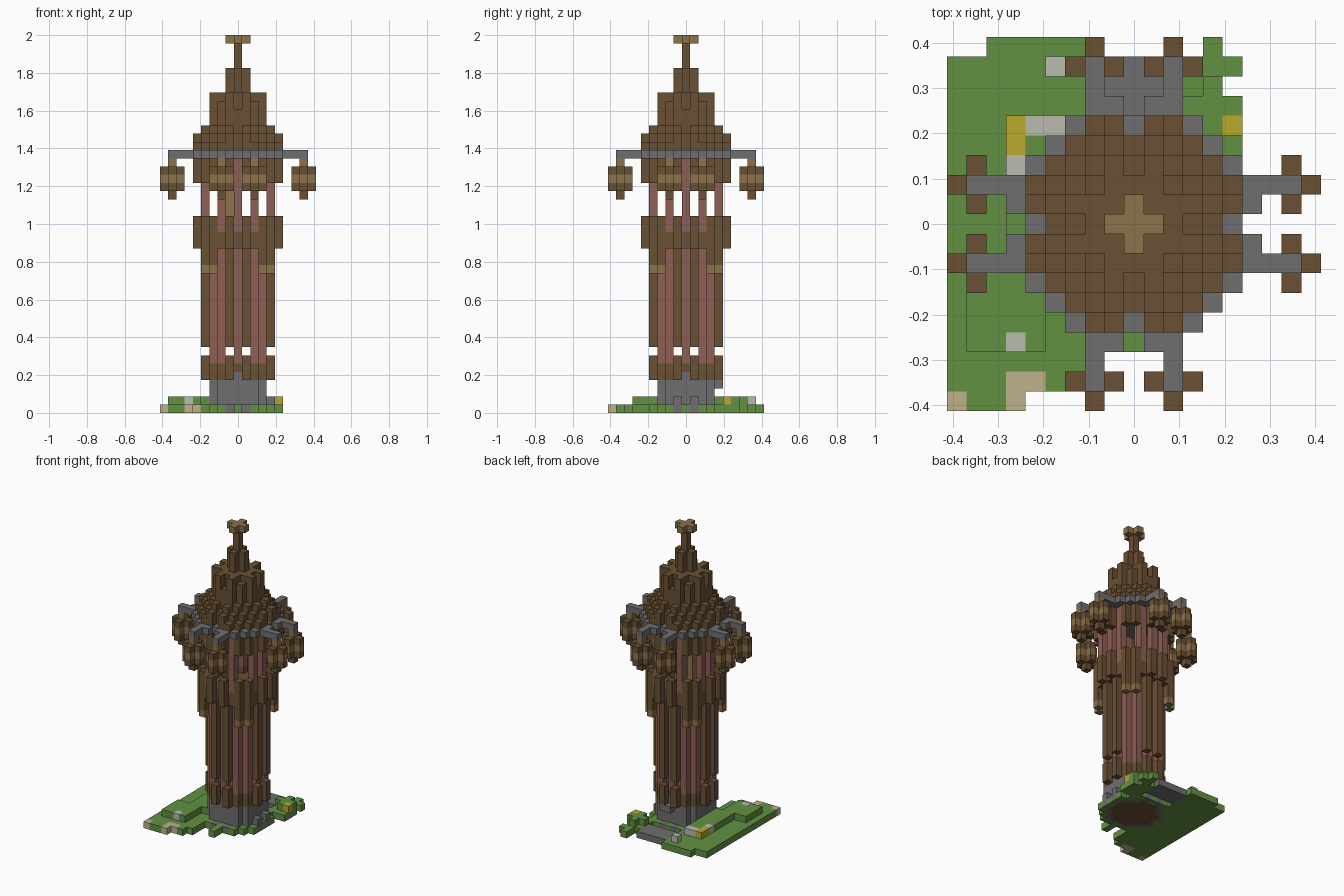
import bpy
import bmesh
from mathutils import Vector

if "Cube" in bpy.data.objects:
    bpy.data.objects.remove(bpy.data.objects["Cube"])

UNIT = 2 / 46  # edge of one block
HEX = {
    "timber brown": "6a5034", "pale wood": "8c724a", "red wood": "8e5e54",
    "stone grey": "706e70", "grass green": "629142", "pale stone": "babcb0",
    "sand": "beb28c", "flower yellow": "baa82c",
}
NAMES = list(HEX)
BROWN, WOOD, RED, STONE, GRASS, PALE, SAND, YELLOW = range(len(NAMES))


def linear(text):
    values = [int(text[n:n + 2], 16) / 255 for n in (0, 2, 4)]
    return [((v + 0.055) / 1.055) ** 2.4 if v > 0.04 else v / 12.92 for v in values] + [1]


materials = []
for name, text in HEX.items():
    mat = bpy.data.materials.new(name)
    mat.use_nodes = True
    mat.diffuse_color = linear(text)
    mat.node_tree.nodes["Principled BSDF"].inputs["Base Color"].default_value = linear(text)
    materials.append(mat)

blocks = {}  # block position -> (part name, colour)


def put(part, colour, cells, low, high):
    """Stack blocks from layer low to layer high on each (x, y) cell."""
    for x, y in cells:
        for z in range(low, high + 1):
            blocks[x, y, z] = (part, colour)


def box(x0, x1, y0, y1):
    return [(x, y) for x in range(x0, x1 + 1) for y in range(y0, y1 + 1)]


def around(*cells):
    """Repeat cells over all eight mirror images."""
    return {p for a, b in cells for s in (1, -1) for t in (1, -1)
            for p in ((a * s, b * t), (b * t, a * s))}


def disc(radius, total):
    """Octagon: limited along the axes and along the diagonals."""
    return [(x, y) for x, y in box(-radius, radius, -radius, radius)
            if abs(x) + abs(y) <= total]


# Ground slab
for area in ((-9, -3, -7, 8), (-7, -3, 9, 9), (-9, -4, -8, -8), (-8, -7, -9, -9),
             (-3, 4, 6, 7), (4, 4, 8, 9), (5, 5, 8, 8), (5, 5, 4, 6),
             (3, 4, 4, 5), (0, 0, -6, -4)):
    put("ground", GRASS, box(*area), 0, 0)
put("ground", GRASS, disc(4, 6), 0, 0)

# Raised turf
for area in ((-8, -5, -6, -3), (-6, -4, -2, 2), (-5, -4, 3, 5), (3, 5, 6, 6), (4, 4, 5, 7)):
    put("turf", GRASS, box(*area), 1, 1)

# Path, sand, pebbles and flowers
put("path", STONE, box(-2, 2, 6, 8), 0, 0)
put("sand_patch", SAND, [(-6, -8), (-5, -8), (-6, -9), (-9, -9)], 0, 0)
put("pebbles", PALE, [(-4, 8), (-5, 5), (-4, 5), (-6, 3), (-6, -6)], 1, 1)
put("flowers", YELLOW, [(-6, 5), (-6, 4), (5, 5)], 1, 1)

# Stone footing with earth beneath
put("footing", STONE, disc(3, 5), 0, 3)
put("footing", STONE, around((4, 1)), 0, 0)
put("footing", STONE, [(4, -1), (4, 1)], 0, 1)
put("footing", STONE, around((3, 0)), 4, 4)
put("footing", STONE, [(0, 4), (1, 4)], 3, 3)
put("earth", BROWN, disc(3, 4), 0, 0)

# Lower collar of planks
put("lower_collar", BROWN, around((4, 1)), 4, 6)
put("lower_collar", BROWN, around((3, 2)), 4, 5)
put("lower_collar", BROWN, around((3, 0)), 5, 5)
put("lower_floor", BROWN, disc(2, 4), 4, 4)

# Shaft: red wall posts, brown ribs and corner corbels
put("shaft_wall", RED, around((3, 0), (3, 2)), 6, 19)
put("shaft_ribs", BROWN, around((4, 1)), 8, 19)
put("corbels", WOOD, around((4, 3)), 17, 17)
put("corbel_planks", BROWN, around((4, 3)), 18, 19)

# Upper collar and floor of the lookout
put("lookout_floor", BROWN, disc(4, 6), 20, 20)
put("upper_collar", BROWN, around((5, 1), (4, 3)), 20, 23)
put("upper_collar", BROWN, around((4, 0), (4, 2)), 20, 21)

# Lookout posts, arches and inner beam
put("lookout_posts", RED, around((4, 0), (4, 2)), 22, 30)
put("lookout_arches", BROWN, around((5, 1), (4, 3)), 28, 30)
put("inner_beam", WOOD, [(-1, 0)], 21, 30)

# Stone eave and lantern arms
put("eave", STONE, disc(5, 8), 31, 31)
put("lantern_arms", STONE, around((6, 1), (6, 2), (7, 2), (8, 2)), 31, 31)

# Hanging lanterns
centres = around((8, 2))
for x, y in centres:
    plus = [(x, y), (x + 1, y), (x - 1, y), (x, y + 1), (x, y - 1)]
    put("lanterns", BROWN, plus, 27, 29)
    put("lanterns", WOOD, plus, 28, 28)
put("lantern_hooks", WOOD, centres, 30, 30)
put("lantern_tips", BROWN, centres, 26, 26)

# Shingled lower roof: every second edge block stands one higher
ring = [c for c in disc(5, 7) if c not in around((5, 0))]
put("lower_roof", BROWN, ring, 32, 32)
put("lower_roof", BROWN, disc(4, 6), 33, 33)
put("lower_roof", BROWN, [c for c in ring if sum(c) % 2 == 0], 33, 33)
put("lower_roof", BROWN, disc(3, 5), 34, 34)
put("lower_roof", BROWN, [c for c in disc(4, 6) if sum(c) % 2], 34, 34)

# Upper roof blocks
put("upper_roof", BROWN, disc(2, 4), 35, 37)
put("upper_roof", BROWN, around((3, 0)), 35, 36)
put("upper_roof", BROWN, around((3, 1)), 35, 38)
put("upper_roof", BROWN, disc(2, 3), 38, 38)

# Spire and finial
put("spire", BROWN, disc(1, 1), 39, 41)
put("spire", BROWN, [(0, 0)], 42, 44)
put("finial", WOOD, disc(1, 1), 45, 45)


# Turn the blocks of each part into one mesh, leaving out hidden faces
def build(part):
    mesh = bpy.data.meshes.new(part)
    bm = bmesh.new()
    corners = {}

    def corner(p):
        key = tuple(round(2 * v) for v in p)
        if key not in corners:
            corners[key] = bm.verts.new((p + Vector((0, 0, 0.5))) * UNIT)
        return corners[key]

    for cell, (owner, colour) in blocks.items():
        if owner != part:
            continue
        centre = Vector(cell)
        for axis in range(3):
            for sign in (1, -1):
                n = Vector([sign if a == axis else 0 for a in range(3)])
                if tuple(int(v) for v in centre + n) in blocks:
                    continue
                u = Vector([1 if a == (axis + 1) % 3 else 0 for a in range(3)])
                v = n.cross(u)
                mid = centre + n / 2
                quad = [mid + (u * a + v * b) / 2
                        for a, b in ((-1, -1), (1, -1), (1, 1), (-1, 1))]
                face = bm.faces.new([corner(p) for p in quad])
                face.material_index = colour
    used = sorted({f.material_index for f in bm.faces})
    for face in bm.faces:
        face.material_index = used.index(face.material_index)
    bm.to_mesh(mesh)
    bm.free()
    for index in used:
        mesh.materials.append(materials[index])
    bpy.context.collection.objects.link(bpy.data.objects.new(part, mesh))


for part in dict.fromkeys(owner for owner, _ in blocks.values()):
    build(part)
